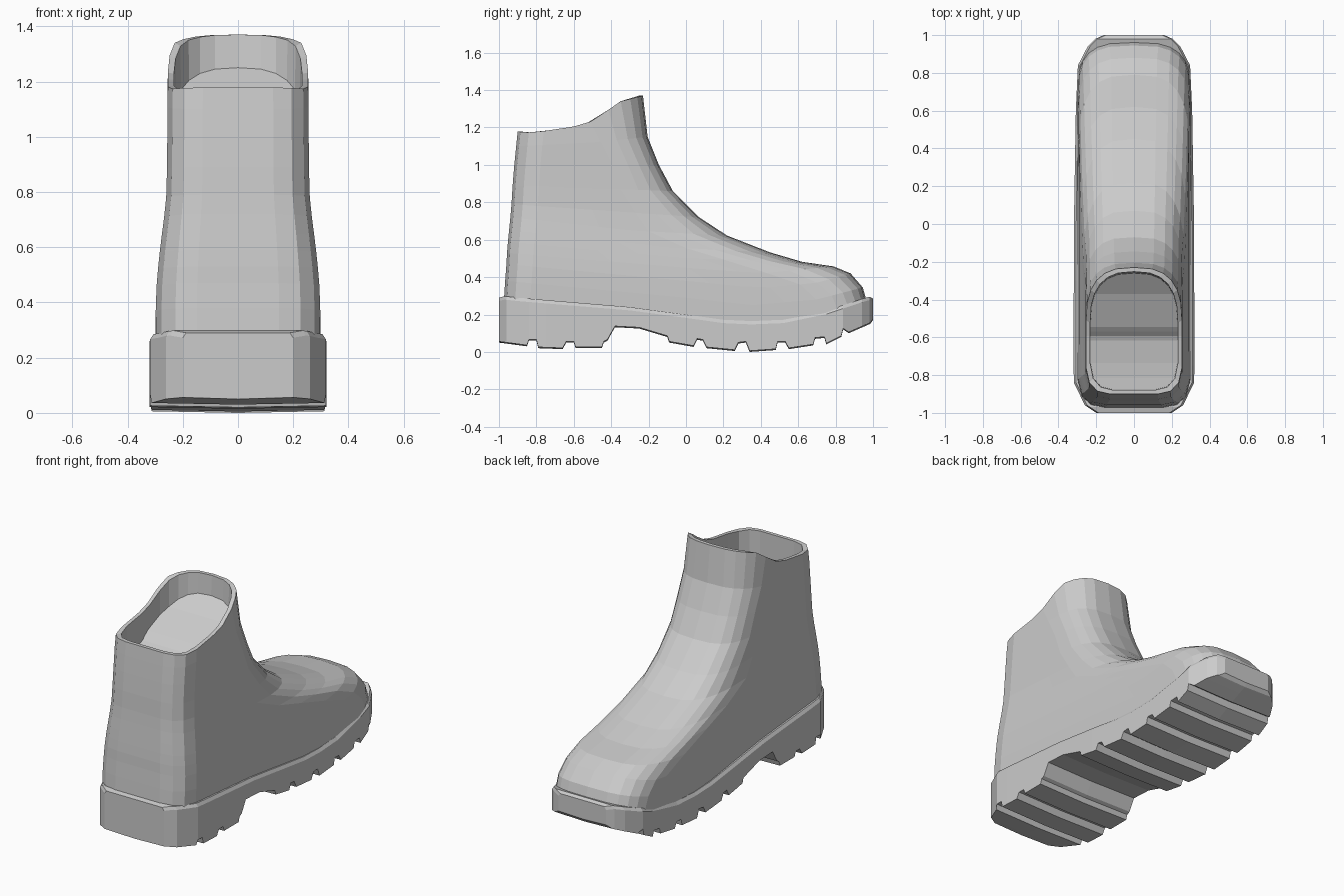
import bpy, bmesh, math

if "Cube" in bpy.data.objects:
    bpy.data.objects.remove(bpy.data.objects["Cube"])


def lerp_at(pts, t):
    """Height or width at t along a list of (position, value) points."""
    if t <= pts[0][0]:
        return pts[0][1]
    for (a, va), (b, vb) in zip(pts, pts[1:]):
        if t <= b:
            return va + (vb - va) * (t - a) / (b - a)
    return pts[-1][1]


def finish(name, bm):
    bmesh.ops.recalc_face_normals(bm, faces=bm.faces)
    me = bpy.data.meshes.new(name)
    bm.to_mesh(me)
    bm.free()
    ob = bpy.data.objects.new(name, me)
    bpy.context.collection.objects.link(ob)


def bridge(bm, a, b):
    n = len(a)
    for i in range(n):
        bm.faces.new((a[i], a[(i + 1) % n], b[(i + 1) % n], b[i]))


# Line where the upper meets the sole
RIM = [(-1, .29), (-.97, .298), (-.9, .29), (-.3, .24), (0, .2), (.2, .172), (.35, .165),
       (.52, .172), (.75, .22), (.93, .28), (.98, .295), (1, .285)]

# Sole: cross-sections along y, stepped underside makes the tread
TREAD = [(-1, .05), (-.85, .03), (-.84, .06), (-.8, .06), (-.79, .02),
         (-.66, .015), (-.64, .05), (-.6, .05), (-.59, .02), (-.45, .02),
         (-.44, .05), (-.42, .06), (-.38, .132), (-.25, .125), (-.1, .08),
         (-.09, .05), (.04, .027), (.06, .065), (.09, .06), (.11, .02),
         (.26, .005), (.28, .045), (.32, .05), (.34, 0), (.48, .01),
         (.49, .05), (.53, .05), (.55, .015), (.68, .035), (.69, .07),
         (.74, .075), (.75, .04), (.83, .08), (.84, .12), (.87, .1),
         (.985, .15), (1, .17)]
WIDTH = [(-1, .2), (-.96, .26), (-.84, .318), (-.75, .32), (0, .318), (.6, .308),
         (.84, .297), (.94, .245), (.98, .205), (1, .16)]
stations = sorted({p[0] for p in TREAD + WIDTH + RIM})
bm = bmesh.new()
prev = None
for y in stations:
    w, lo, hi = lerp_at(WIDTH, y), lerp_at(TREAD, y), lerp_at(RIM, y)
    half = [(w, lo + .006), (w, hi - .018), (w - .012, hi)]
    sec = [(0, lo)] + half + [(-x, z) for x, z in reversed(half)]
    ring = [bm.verts.new((x, y, z)) for x, z in sec]
    if prev:
        bridge(bm, prev, ring)
    else:
        bm.faces.new(ring)
    prev = ring
bm.faces.new(prev)
finish("sole", bm)


# Upper: stacked rings, each with a side profile, half width, nose length and nose squareness
SIDES, NOSE = 9, 6


def outline(profile, w, nose, power=.65):
    yb, yf = profile[0][0], profile[-1][0]
    half = [(0, yb), (w * .5, yb), (w * .76, yb + .015), (w * .93, yb + .06), (w, yb + .14)]
    y0, y1 = yb + .14, yf - nose
    half += [(w, y0 + (y1 - y0) * i / SIDES) for i in range(1, SIDES + 1)]
    for i in range(1, NOSE + 1):
        t = math.pi / 2 * i / NOSE
        x = w * math.cos(t) ** power if i < NOSE else 0
        half.append((x, y1 + nose * math.sin(t) ** .8))
    full = half + [(-x, y) for x, y in reversed(half[1:-1])]
    return [(x, y, lerp_at(profile, y)) for x, y in full]


collar = [(-.9, 1.178), (-.82, 1.172), (-.6, 1.205), (-.5, 1.235),
          (-.35, 1.34), (-.23, 1.37)]
lip = [(-.878, 1.178)] + collar[1:-1] + [(-.252, 1.37)]
floor = [(-.876, 1.0), (-.77, 1.005), (-.6, 1.035), (-.55, 1.08), (-.37, 1.17), (-.26, 1.25)]
rings = [
    ([(-.975, .25)] + [(y, z - .04) for y, z in RIM[2:-2]] + [(.972, .25)], .297, .23, .62),
    ([(-.967, .38), (0, .29), (.35, .25), (.7, .28), (.945, .345)], .298, .25, .62),
    ([(-.96, .47), (0, .38), (.4, .34), (.7, .37), (.88, .42)], .295, .27),
    ([(-.957, .53), (0, .45), (.4, .42), (.79, .457)], .29, .36),
    ([(-.952, .59), (0, .5), (.62, .482)], .284, .42),
    ([(-.946, .65), (-.1, .56), (.45, .532)], .277, .45),
    ([(-.939, .72), (-.3, .65), (.22, .622)], .268, .42),
    ([(-.933, .79), (.07, .72)], .26, .34),
    ([(-.927, .89), (-.07, .86)], .257, .28),
    ([(-.918, 1.0), (-.145, 1.0)], .256, .25, .66),
    ([(-.908, 1.1), (-.5, 1.12), (-.205, 1.15)], .256, .25, .68),
    (collar, .254, .28, .72),
    (lip, .232, .27, .75),
    (floor, .23, .26, .75),
]
bm = bmesh.new()
prev = None
for args in rings:
    ring = [bm.verts.new(p) for p in outline(*args)]
    if prev:
        bridge(bm, prev, ring)
    prev = ring
# Sunken floor inside the collar, strips joining left and right
n = len(prev)
for i in range(n // 2):
    quad = [prev[i], prev[i + 1], prev[(n - i - 1) % n], prev[(n - i) % n]]
    bm.faces.new(list(dict.fromkeys(quad)))
finish("upper", bm)
